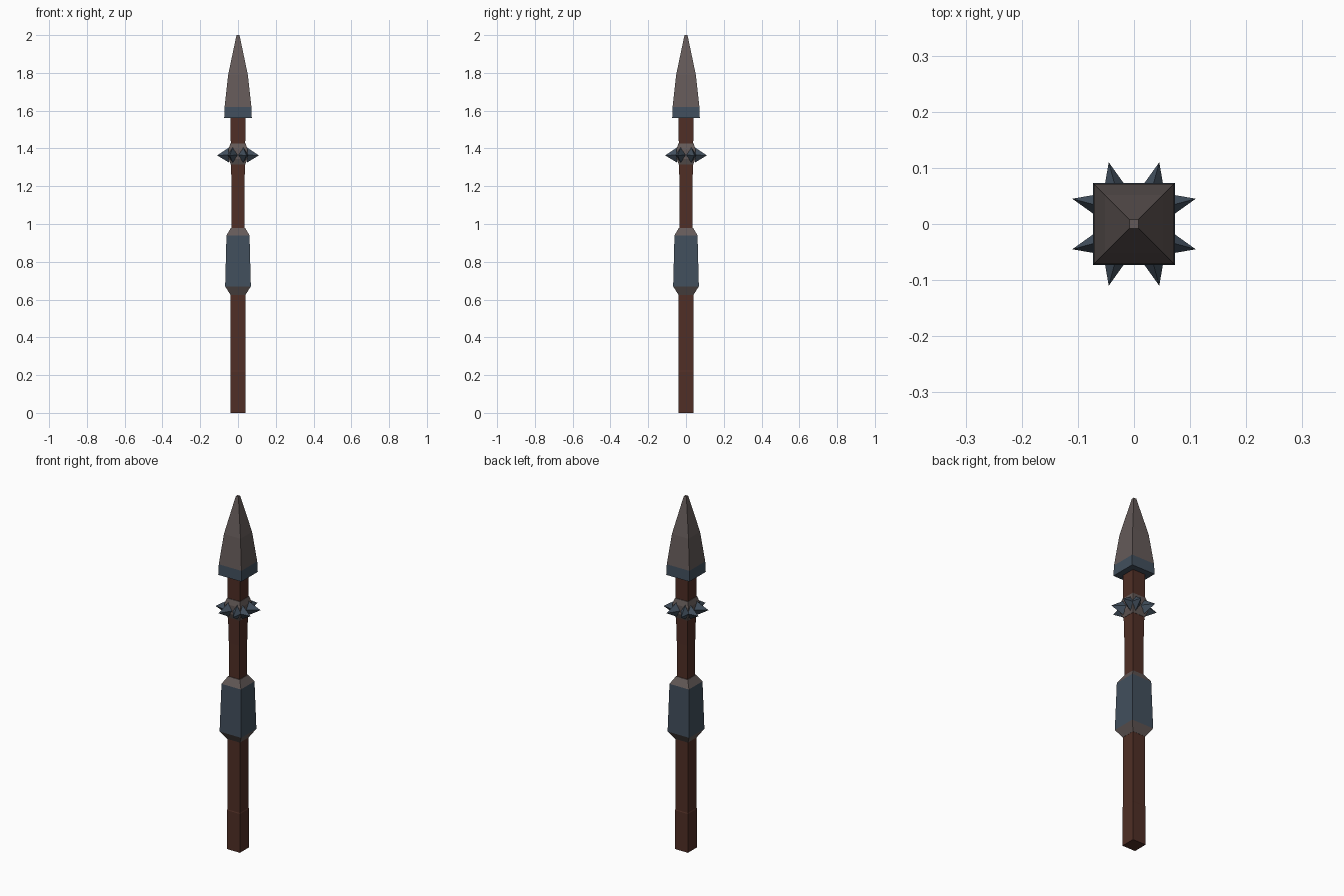
import bpy, bmesh, math
from mathutils import Matrix

if "Cube" in bpy.data.objects:
    bpy.data.objects.remove(bpy.data.objects["Cube"])


def material(name, rgb):
    m = bpy.data.materials.new(name)
    m.diffuse_color = (*rgb, 1)
    m.use_nodes = True
    m.node_tree.nodes["Principled BSDF"].inputs["Base Color"].default_value = m.diffuse_color
    return m


WOOD = material("dark wood", (0.080, 0.028, 0.019))
STEEL = material("blue steel", (0.054, 0.078, 0.109))
STONE = material("grey stone", (0.127, 0.102, 0.098))


def finish(name, bm, mats):
    bmesh.ops.recalc_face_normals(bm, faces=bm.faces)
    mesh = bpy.data.meshes.new(name)
    bm.to_mesh(mesh)
    bm.free()
    for m in mats:
        mesh.materials.append(m)
    ob = bpy.data.objects.new(name, mesh)
    bpy.context.collection.objects.link(ob)
    return ob


def square_loft(name, profile, mats, bands=None):
    """Square section along z; profile = (z, half width), bands = material per segment."""
    bm = bmesh.new()
    rings = [[bm.verts.new((sx * w, sy * w, z))
              for sx, sy in ((-1, -1), (1, -1), (1, 1), (-1, 1))] for z, w in profile]
    for i, (a, b) in enumerate(zip(rings, rings[1:])):
        for k in range(4):
            f = bm.faces.new((a[k], a[(k + 1) % 4], b[(k + 1) % 4], b[k]))
            f.material_index = bands[i] if bands else 0
    for ring, i in ((rings[0], 0), (rings[-1], -1)):
        f = bm.faces.new(ring)
        f.material_index = bands[i] if bands else 0
    return finish(name, bm, mats)


# Wooden shaft, slightly uneven in width
square_loft("shaft", [(0, 0.041), (0.22, 0.041), (0.225, 0.039), (0.64, 0.039),
                      (0.97, 0.034), (1.17, 0.034), (1.33, 0.037), (1.41, 0.038),
                      (1.57, 0.040)], [WOOD])

# Wrapped grip with stone coloured tapered ends
square_loft("grip", [(0.625, 0.040), (0.67, 0.068), (0.94, 0.061), (0.98, 0.037)],
            [STEEL, STONE], [1, 0, 1])

# Collar that carries the spikes
square_loft("collar", [(1.315, 0.038), (1.345, 0.050), (1.395, 0.050), (1.425, 0.041)],
            [STONE])

# Two mirrored pyramid spikes on each of the four collar sides
bm = bmesh.new()
for q in range(4):
    turn = Matrix.Rotation(q * math.pi / 2, 3, 'Z')
    for s in (-1, 1):
        base = [bm.verts.new(turn @ v) for v in
                (Matrix.Identity(3).col[0] * s * x + Matrix.Identity(3).col[1] * 0.047
                 + Matrix.Identity(3).col[2] * z
                 for x, z in ((0, 1.365), (0.028, 1.325), (0.056, 1.365), (0.028, 1.405)))]
        tip = bm.verts.new(turn @ (Matrix.Identity(3).col[0] * s * 0.045
                                   + Matrix.Identity(3).col[1] * 0.110
                                   + Matrix.Identity(3).col[2] * 1.363))
        bm.faces.new(base)
        for k in range(4):
            bm.faces.new((base[k], base[(k + 1) % 4], tip))
finish("spikes", bm, [STEEL])

# Spear head with steel band at its base
square_loft("spear_head", [(1.56, 0.073), (1.62, 0.071), (1.79, 0.052), (2.0, 0.008)],
            [STONE, STEEL], [1, 0, 0])
